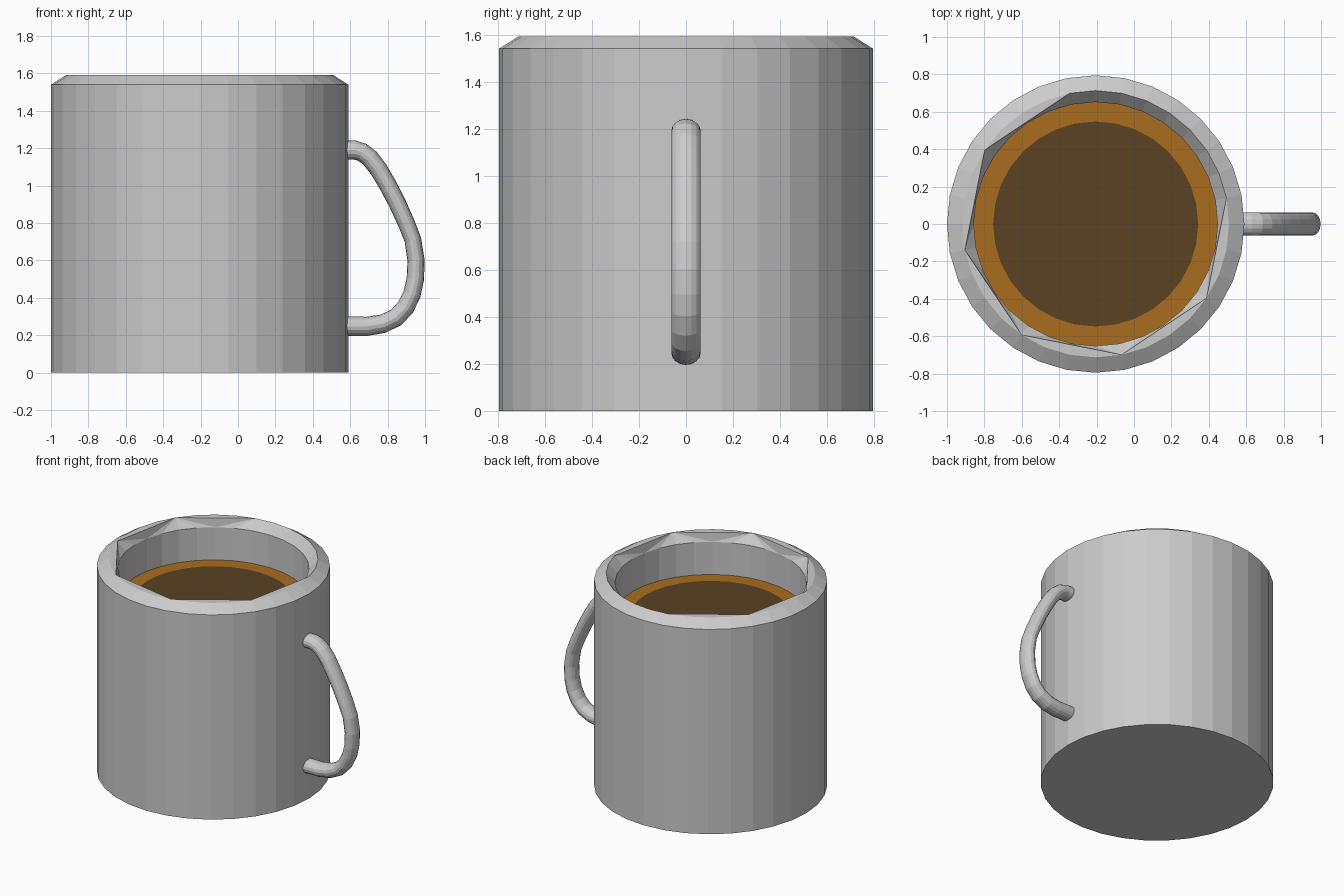
import bpy, bmesh, math
from mathutils import Vector

if "Cube" in bpy.data.objects:
    bpy.data.objects.remove(bpy.data.objects["Cube"])

N = 32
CX = -0.205


def ring(bm, r, z):
    return [bm.verts.new((CX + r * math.cos(2 * math.pi * i / N),
                          r * math.sin(2 * math.pi * i / N), z)) for i in range(N)]


def bridge(bm, a, b):
    n = len(a)
    for i in range(n):
        j = (i + 1) % n
        bm.faces.new((a[i], a[j], b[j], b[i]))


def finish(bm, name, color=None):
    mesh = bpy.data.meshes.new(name)
    bm.to_mesh(mesh)
    bm.free()
    ob = bpy.data.objects.new(name, mesh)
    bpy.context.collection.objects.link(ob)
    if color:
        mat = bpy.data.materials.new(name + "_color")
        mat.diffuse_color = (*color, 1)
        mat.use_nodes = True
        mat.node_tree.nodes["Principled BSDF"].inputs["Base Color"].default_value = mat.diffuse_color
        mesh.materials.append(mat)
    return ob


# Cup body: base, outer wall, chamfered rim and inner wall
bm = bmesh.new()
base = ring(bm, 0.795, 0)
shoulder = ring(bm, 0.795, 1.54)
rim = ring(bm, 0.713, 1.592)
lip = ring(bm, 0.652, 1.525)
inner = ring(bm, 0.652, 1.27)
bm.faces.new(base[::-1])
bridge(bm, base, shoulder)
bridge(bm, shoulder, rim)
bridge(bm, lip, inner)

# Inner rim: plain slope beside the handle, flat chord facets elsewhere
for i in range(1, 9):
    bm.faces.new((rim[i], rim[i + 1], lip[i + 1], lip[i]))
for s in range(9, 33, 4):
    o = [rim[(s + k) % N] for k in range(5)]
    q = [lip[(s + k) % N] for k in range(5)]
    bm.faces.new(o)
    bm.faces.new((o[0], q[1], q[0]))
    bm.faces.new((o[0], q[2], q[1]))
    bm.faces.new((o[0], o[4], q[2]))
    bm.faces.new((o[4], q[3], q[2]))
    bm.faces.new((o[4], q[4], q[3]))
finish(bm, "cup_body")

# Drink: amber border ring and dark centre
bm = bmesh.new()
bridge(bm, ring(bm, 0.652, 1.28), ring(bm, 0.548, 1.28))
finish(bm, "drink_edge", (0.40, 0.155, 0.013))
bm = bmesh.new()
bm.faces.new(ring(bm, 0.548, 1.28))
finish(bm, "drink_center", (0.10, 0.054, 0.016))

# Handle: oval section swept along a bent path
path = [(0.56, 1.19), (0.625, 1.19), (0.665, 1.178), (0.705, 1.147), (0.75, 1.09),
        (0.80, 1.005), (0.85, 0.91), (0.90, 0.80), (0.935, 0.71), (0.952, 0.60),
        (0.948, 0.50), (0.93, 0.42), (0.895, 0.348), (0.845, 0.295),
        (0.775, 0.262), (0.69, 0.248), (0.56, 0.248)]
pts = [Vector((x, 0, z)) for x, z in path]
S = 16
bm = bmesh.new()
loops = []
for i, p in enumerate(pts):
    t = (pts[min(i + 1, len(pts) - 1)] - pts[max(i - 1, 0)]).normalized()
    side = Vector((-t.z, 0, t.x))
    half = 0.045 + 0.007 * abs(2 * i / (len(pts) - 1) - 1)
    loops.append([bm.verts.new(p + side * (half * math.cos(2 * math.pi * k / S))
                               + Vector((0, 0.0625 * math.sin(2 * math.pi * k / S), 0)))
                  for k in range(S)])
for a, b in zip(loops, loops[1:]):
    bridge(bm, a, b)
bm.faces.new(loops[0][::-1])
bm.faces.new(loops[-1])
bmesh.ops.recalc_face_normals(bm, faces=bm.faces)
handle = finish(bm, "handle")
